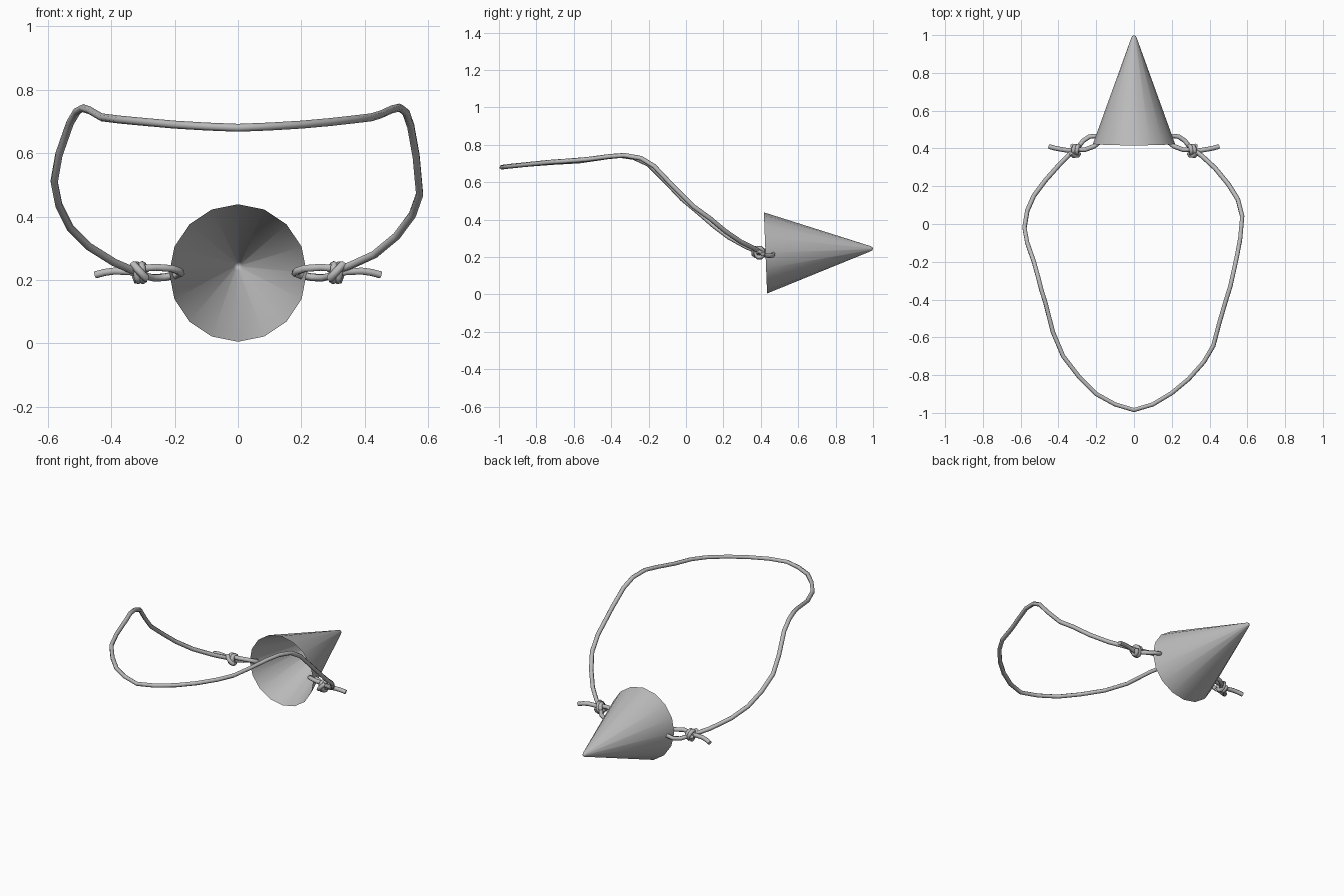
import bpy, bmesh
from math import sin, cos, tau, atan2
from mathutils import Matrix

old = bpy.data.objects.get("Cube")
if old:
    bpy.data.objects.remove(old, do_unlink=True)

grey = bpy.data.materials.new("plain grey")
grey.use_nodes = True
colour = (0.5, 0.5, 0.5, 1)
grey.diffuse_color = colour
grey.node_tree.nodes["Principled BSDF"].inputs["Base Color"].default_value = colour


def cord(name, points, radius=0.0125):
    """Six-sided tube along a path, turned into a smooth mesh."""
    curve = bpy.data.curves.new(name, "CURVE")
    curve.dimensions = "3D"
    curve.bevel_depth = radius
    curve.bevel_resolution = 1
    curve.use_fill_caps = True
    spline = curve.splines.new("POLY")
    spline.points.add(len(points) - 1)
    for p, co in zip(spline.points, points):
        p.co = (*co, 1)
    spline.use_smooth = True
    obj = bpy.data.objects.new(name, curve)
    bpy.context.collection.objects.link(obj)
    curve.materials.append(grey)
    bpy.ops.object.select_all(action="DESELECT")
    obj.select_set(True)
    bpy.context.view_layer.objects.active = obj
    bpy.ops.object.convert(target="MESH")
    bpy.ops.object.shade_smooth_by_angle(angle=1.1)


# Open cone with a small rounded tip, pointing backwards
bm = bmesh.new()
sides = 16
rings = []
for r, h in [(0.217, 0), (0.014, 0.562), (0.009, 0.571)]:
    rings.append([bm.verts.new((r * sin(tau * i / sides), h, r * cos(tau * i / sides)))
                  for i in range(sides)])
for a, b in zip(rings, rings[1:]):
    for i in range(sides):
        j = (i + 1) % sides
        bm.faces.new((a[i], b[i], b[j], a[j]))
tip = bm.verts.new((0, 0.575, 0))
for i in range(sides):
    bm.faces.new((rings[-1][i], tip, rings[-1][(i + 1) % sides]))
bmesh.ops.transform(bm, verts=bm.verts, matrix=Matrix.Translation((0, 0.425, 0.222))
                    @ Matrix.Rotation(atan2(0.023, 0.575), 4, "X"))
mesh = bpy.data.meshes.new("cone")
bm.to_mesh(mesh)
bm.free()
mesh.materials.append(grey)
for f in mesh.polygons:
    f.use_smooth = True
bpy.context.collection.objects.link(bpy.data.objects.new("cone", mesh))

# Long strap from the right knot round the front to the left knot
right_half = [(-.32, .39, .225), (-.39, .32, .255), (-.47, .23, .305), (-.53, .15, .365),
              (-.565, .07, .435), (-.58, -.02, .51), (-.565, -.1, .595), (-.53, -.2, .695),
              (-.508, -.28, .732), (-.49, -.35, .742), (-.468, -.42, .735), (-.43, -.57, .713),
              (-.375, -.7, .706), (-.29, -.81, .698), (-.2, -.9, .69), (-.1, -.955, .684)]
left_half = [(0, -.985, .68), (.1, -.955, .684), (.2, -.895, .69), (.29, -.82, .698),
             (.37, -.73, .707), (.42, -.645, .713), (.45, -.53, .722), (.485, -.41, .738),
             (.51, -.33, .744), (.53, -.24, .728), (.545, -.17, .685), (.562, -.08, .59),
             (.573, .04, .47), (.55, .13, .405), (.5, .21, .338), (.43, .295, .28),
             (.36, .36, .248), (.31, .395, .228)]
cord("strap", right_half + left_half)

# Loop through the cone wall, knot coils and loose end on each side
loop = [(.32, .395, .235), (.26, .393, .24), (.21, .412, .236), (.187, .43, .228), (.18, .448, .222),
        (.2, .466, .215), (.235, .463, .208), (.27, .44, .207), (.3, .4, .215)]
tail = [(.3, .385, .215), (.34, .388, .226), (.39, .396, .228), (.42, .402, .224), (.45, .41, .216)]
turns, steps = 2, 10
coil = []
for i in range(turns * steps + 1):
    a = tau * i / steps
    x = .293 + .034 * i / (turns * steps)
    coil.append((x + .006 * sin(a), .393 + .02 * cos(a), .223 + .026 * sin(a)))
cross = [(.29, .375, .205), (.3, .362, .215), (.318, .36, .235), (.332, .375, .25)]

for side, s in (("left", 1), ("right", -1)):
    for part, path in (("loop", loop), ("loose_end", tail), ("knot", coil), ("knot_cross", cross)):
        cord(f"{side}_{part}", [(s * x, y, z) for x, y, z in path])
